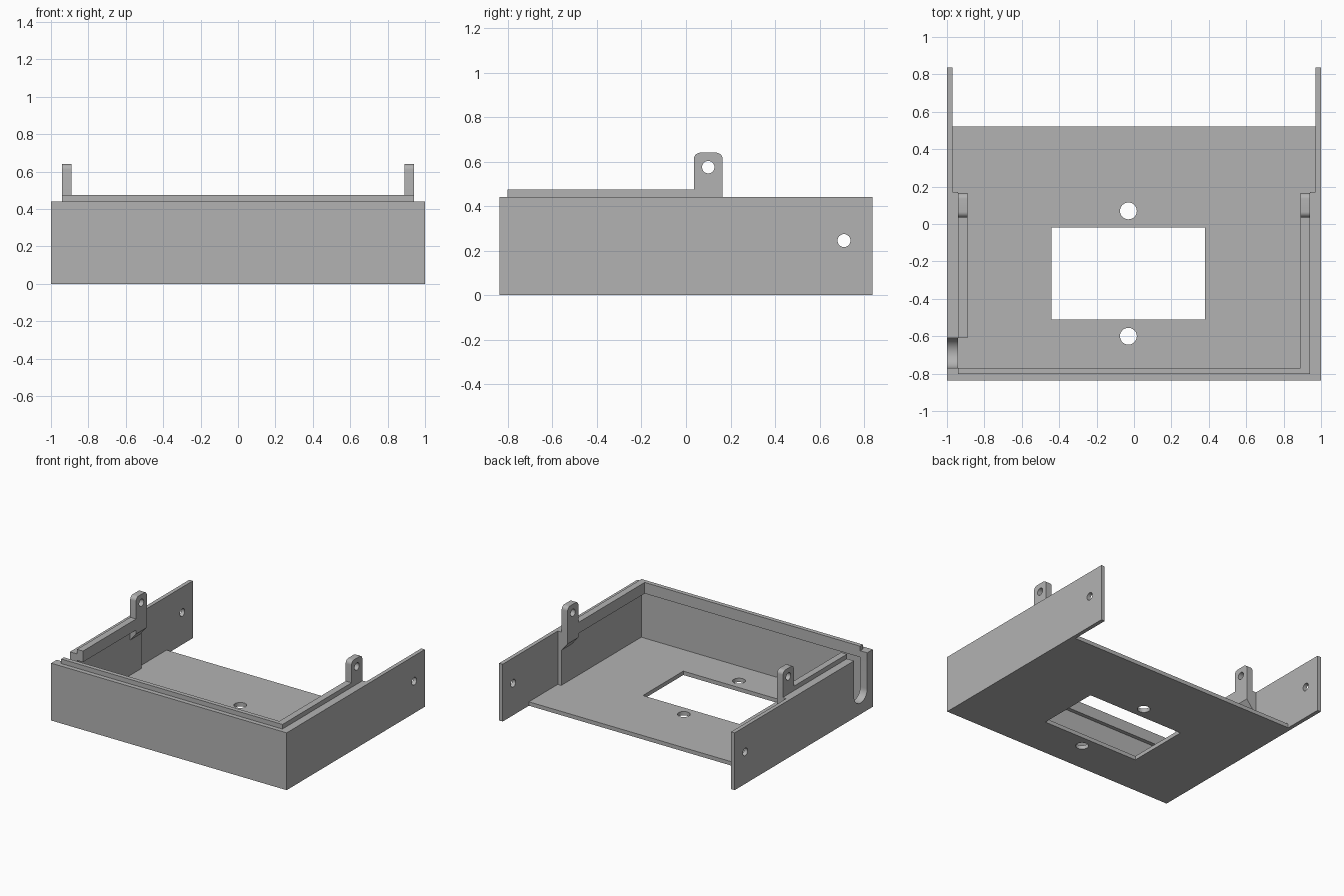
import bpy, math
from mathutils import Vector

cube = bpy.data.objects.get("Cube")
if cube:
    bpy.data.objects.remove(cube, do_unlink=True)

grey = bpy.data.materials.new("matte grey")
grey.use_nodes = True
grey.diffuse_color = (0.45, 0.45, 0.45, 1)
grey.node_tree.nodes["Principled BSDF"].inputs["Base Color"].default_value = (0.45, 0.45, 0.45, 1)


def prism(name, outline, axis, lo, hi):
    """Extrude a 2D outline along an axis; the outline uses the other two axes in order."""
    def place(p, t):
        c = list(p)
        c.insert("xyz".index(axis), t)
        return Vector(c)
    n = len(outline)
    verts = [place(p, t) for t in (lo, hi) for p in outline]
    faces = [list(range(n)), list(range(n, 2 * n))]
    faces += [[i, (i + 1) % n, n + (i + 1) % n, n + i] for i in range(n)]
    mesh = bpy.data.meshes.new(name)
    mesh.from_pydata(verts, [], faces)
    import bmesh
    bm = bmesh.new()
    bm.from_mesh(mesh)
    bmesh.ops.recalc_face_normals(bm, faces=bm.faces)
    bm.to_mesh(mesh)
    bm.free()
    mesh.materials.append(grey)
    obj = bpy.data.objects.new(name, mesh)
    bpy.context.collection.objects.link(obj)
    return obj


def box(name, x0, x1, y0, y1, z0, z1):
    return prism(name, [(x0, y0), (x1, y0), (x1, y1), (x0, y1)], "z", z0, z1)


def arc(cx, cy, r, start, end, steps):
    return [(cx + r * math.cos(math.radians(start + (end - start) * i / steps)),
             cy + r * math.sin(math.radians(start + (end - start) * i / steps)))
            for i in range(steps + 1)]


def circle(cx, cy, r):
    return arc(cx, cy, r, 0, 360, 32)[:-1]


def cut(obj, *cutters):
    for c in cutters:
        mod = obj.modifiers.new("cut", "BOOLEAN")
        mod.operation = "DIFFERENCE"
        mod.solver = "EXACT"
        mod.object = c
    bpy.context.view_layer.objects.active = obj
    for mod in list(obj.modifiers):
        bpy.ops.object.modifier_apply(modifier=mod.name)
    for c in cutters:
        bpy.data.objects.remove(c, do_unlink=True)


FRONT, BACK, TOP = -0.838, 0.838, 0.44
OUT, THIN, THICK, LIP = 1.0, 0.97, 0.94, 0.89
STEP = 0.17

# Floor with a window and two screw holes
floor = box("floor", -THIN, THIN, FRONT + 0.02, 0.52, 0, 0.03)
cut(floor, box("window_cutter", -0.44, 0.38, -0.51, -0.02, -0.1, 0.1),
    *[prism("screw_cutter", circle(-0.03, y, 0.045), "z", -0.1, 0.1) for y in (-0.60, 0.07)])

# Front wall and its raised inner lip
box("front_wall", -THICK, THICK, FRONT, -0.80, 0, TOP)
box("front_lip", -THICK, THICK, -0.803, -0.77, 0.39, 0.475)

for side, s in (("left", 1), ("right", -1)):
    # Side wall, thinner toward the back, with a pivot hole
    wall = prism(side + "_wall", [(s * OUT, FRONT), (s * OUT, BACK), (s * THIN, BACK),
                                  (s * THIN, STEP), (s * THICK, STEP), (s * THICK, FRONT)],
                 "z", 0, TOP)
    cutters = [prism("pivot_cutter", circle(0.71, 0.245, 0.029), "x", s * 0.9, s * 1.1)]
    # Open cable slot with a round bottom, on one side only
    if s < 0:
        slot = arc(-0.69, 0.165, 0.08, 180, 360, 20) + [(-0.61, 0.6), (-0.77, 0.6)]
        cutters.append(prism("slot_cutter", slot, "x", -1.1, -0.9))
    cut(wall, *cutters)

    # Inner lip along the side
    start = -0.77 if s > 0 else -0.61
    box(side + "_lip", *sorted((s * THICK, s * LIP)), start, 0.035, 0.39, 0.475)

    # Upright tab with rounded top, hole and sloped foot
    outline = [(0.035, TOP), (0.165, TOP)]
    outline += arc(0.135, 0.61, 0.03, 0, 90, 8) + arc(0.065, 0.61, 0.03, 90, 180, 8)
    tab = prism(side + "_tab", outline, "x", s * LIP, s * THICK)
    cut(tab, prism("tab_cutter", circle(0.10, 0.575, 0.028), "x", s * 0.8, s * 1.1))
    prism(side + "_tab_foot", [(s * THICK, 0.30), (s * LIP, 0.36), (s * LIP, TOP), (s * THICK, TOP)],
          "y", 0.035, 0.165)

# Smooth the round holes while keeping edges crisp
for obj in bpy.context.scene.objects:
    obj.select_set(obj.type == "MESH")
bpy.ops.object.shade_smooth_by_angle(angle=math.radians(30))
